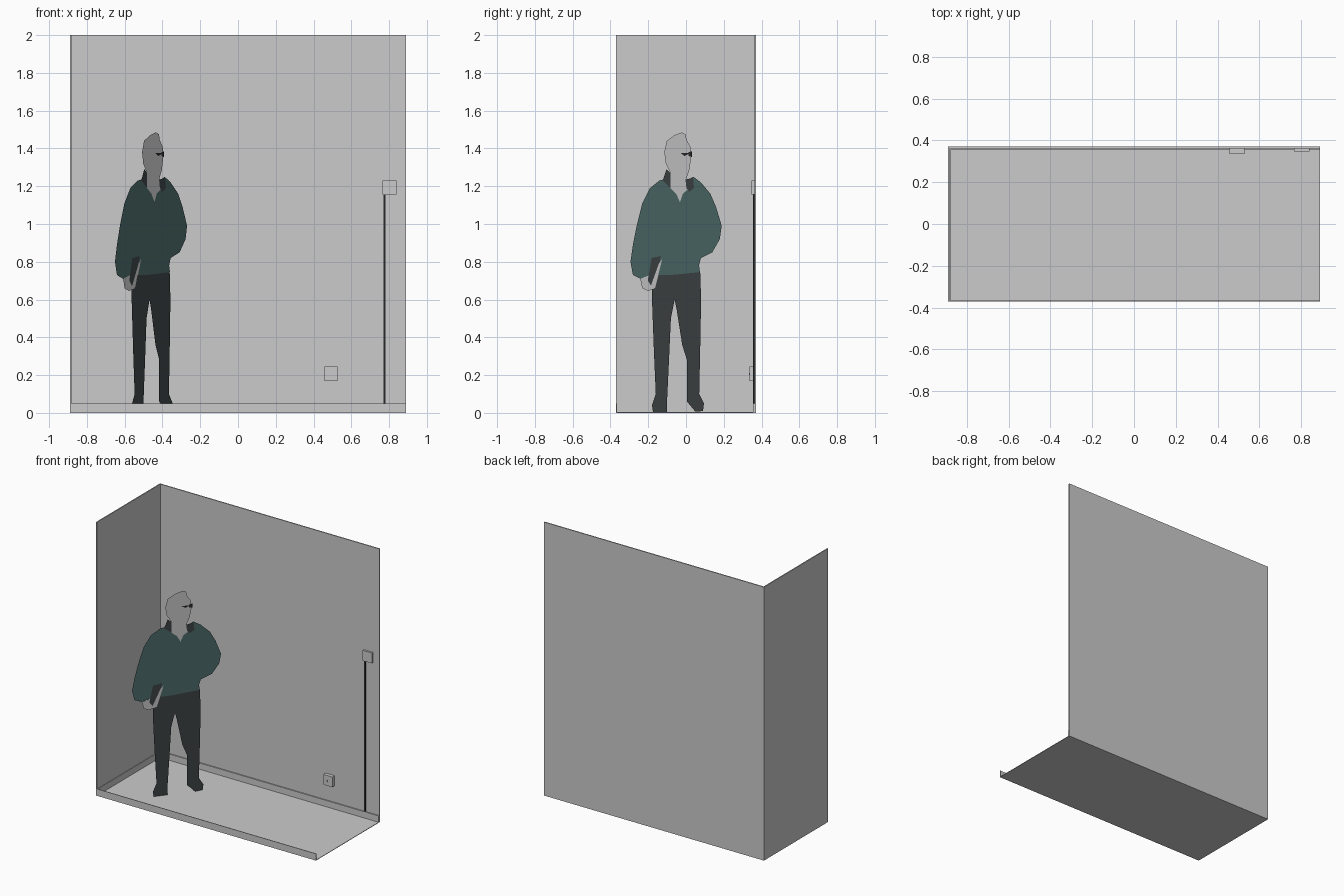
import bpy
import bmesh
from mathutils import Vector

cube = bpy.data.objects.get("Cube")
if cube:
    bpy.data.objects.remove(cube, do_unlink=True)


def material(name, r, g, b):
    mat = bpy.data.materials.new(name)
    mat.use_nodes = True
    mat.diffuse_color = (r, g, b, 1)
    mat.node_tree.nodes["Principled BSDF"].inputs["Base Color"].default_value = (r, g, b, 1)
    return mat


plaster = material("plaster_grey", 0.6, 0.6, 0.6)
skin = material("pale_skin_grey", 0.58, 0.58, 0.58)
teal = material("dark_teal", 0.07, 0.14, 0.135)
charcoal = material("charcoal", 0.047, 0.056, 0.058)
black = material("near_black", 0.02, 0.02, 0.02)


def finish(name, bm, mat):
    mesh = bpy.data.meshes.new(name)
    bm.to_mesh(mesh)
    bm.free()
    mesh.materials.append(mat)
    obj = bpy.data.objects.new(name, mesh)
    bpy.context.collection.objects.link(obj)
    return obj


def box(name, low, high, mat):
    """Box spanning two opposite corners."""
    low, high = Vector(low), Vector(high)
    bm = bmesh.new()
    bmesh.ops.create_cube(bm, size=1)
    bmesh.ops.scale(bm, vec=high - low, verts=bm.verts)
    bmesh.ops.translate(bm, vec=(low + high) / 2, verts=bm.verts)
    return finish(name, bm, mat)


# Direction the flat figure faces
facing = Vector((0.784, -0.62, 0))


def cutout(name, outline, layer, mat):
    """Flat outline in hundredths (side, height), set on the turned figure plane."""
    bm = bmesh.new()
    verts = []
    for side, height in outline:
        y = side / 100
        point = Vector((-0.65 + (y + 0.29) * 0.79, y, height / 100))
        verts.append(bm.verts.new(point + facing * layer * 0.0015))
    face = bm.faces.new(verts)
    face.normal_update()
    if face.normal.dot(facing) < 0:
        face.normal_flip()
    bmesh.ops.triangulate(bm, faces=bm.faces[:])
    return finish(name, bm, mat)


# Room shell
W, D, H, T = 0.89, 0.37, 2.0, 0.008
SKIRT = 0.05
box("floor", (-W, -D, 0), (W, D, 0.004), plaster)
box("back_wall", (-W, D - T, 0), (W, D, H), plaster)
box("side_wall", (-W, -D, 0), (-W + T, D, H), plaster)
box("front_lip", (-W, -D, 0), (W, -D + 0.005, SKIRT), plaster)
box("back_skirting", (-W, D - 2 * T, 0), (W, D - T, SKIRT), plaster)
box("side_skirting", (-W + T, -D, 0), (-W + 1.5 * T, D - T, SKIRT), plaster)

# Wall fittings
box("switch_plate", (0.765, 0.348, 1.155), (0.84, 0.363, 1.23), plaster)
box("cable_strip", (0.77, 0.355, SKIRT), (0.781, 0.363, 1.155), black)
box("socket_box", (0.457, 0.336, 0.17), (0.528, 0.363, 0.245), plaster)
for x in (0.484, 0.498):
    box("socket_mark", (x, 0.334, 0.2), (x + 0.004, 0.337, 0.212), plaster)

# Flat figure, from the rear layer to the front layer
cutout("trousers", [
    (-18, 75), (-18, 60), (-17, 33), (-16, 10), (-18, 4), (-17.5, 0.6), (-10, 0.6),
    (-10, 7), (-9, 28), (-8, 50), (-6, 60), (-5, 55), (-2, 36), (0.5, 28),
    (0.5, 6), (5, 0.6), (9, 1), (9.5, 5), (7, 10), (7.5, 33), (8, 60), (7.5, 75)],
    0, charcoal)
cutout("jacket", [
    (-10, 124), (-14, 123), (-19, 119), (-23, 111), (-26, 99), (-28, 89), (-29.3, 80),
    (-28, 73), (-24, 71), (-19, 73), (-8, 73), (7.5, 74.5), (7, 78), (8, 82), (14, 85),
    (18, 92), (19, 99), (16, 109), (13, 116), (8, 122), (4, 125), (-3, 121)],
    1, teal)
cutout("head_and_neck", [
    (-2, 148.5), (-6, 147), (-10, 144), (-11.3, 138), (-10.5, 132), (-8, 127), (-8, 119),
    (-5, 116), (-3, 111.5), (-1.5, 116), (2, 119), (0, 123), (2, 129),
    (3, 136), (2.5, 141), (0.5, 144.5), (0, 147.5)],
    2, skin)
cutout("left_collar", [(0, 123.5), (4, 124.5), (4.5, 119), (2, 117), (0.5, 119)], 3, charcoal)
cutout("right_collar", [(-10, 129), (-8, 127), (-8, 119), (-12, 123)], 3, charcoal)
cutout("glasses_lens", [(1.5, 138), (3.4, 138.5), (3.4, 135.5), (1.5, 136)], 3, black)
cutout("glasses_far_lens", [(-2.5, 137.5), (1.5, 137.5), (1.5, 137), (-0.5, 136)], 3, black)
cutout("hand", [(-24, 71), (-19, 73), (-16.5, 66), (-20, 64.5), (-23, 66)], 2, skin)
cutout("book_cover", [(-18, 82), (-13, 83), (-15, 74), (-18, 67), (-20, 70)], 3, charcoal)
cutout("book_pages", [(-14, 79), (-12.2, 81.5), (-16, 66), (-18.5, 66.5)], 4, skin)
